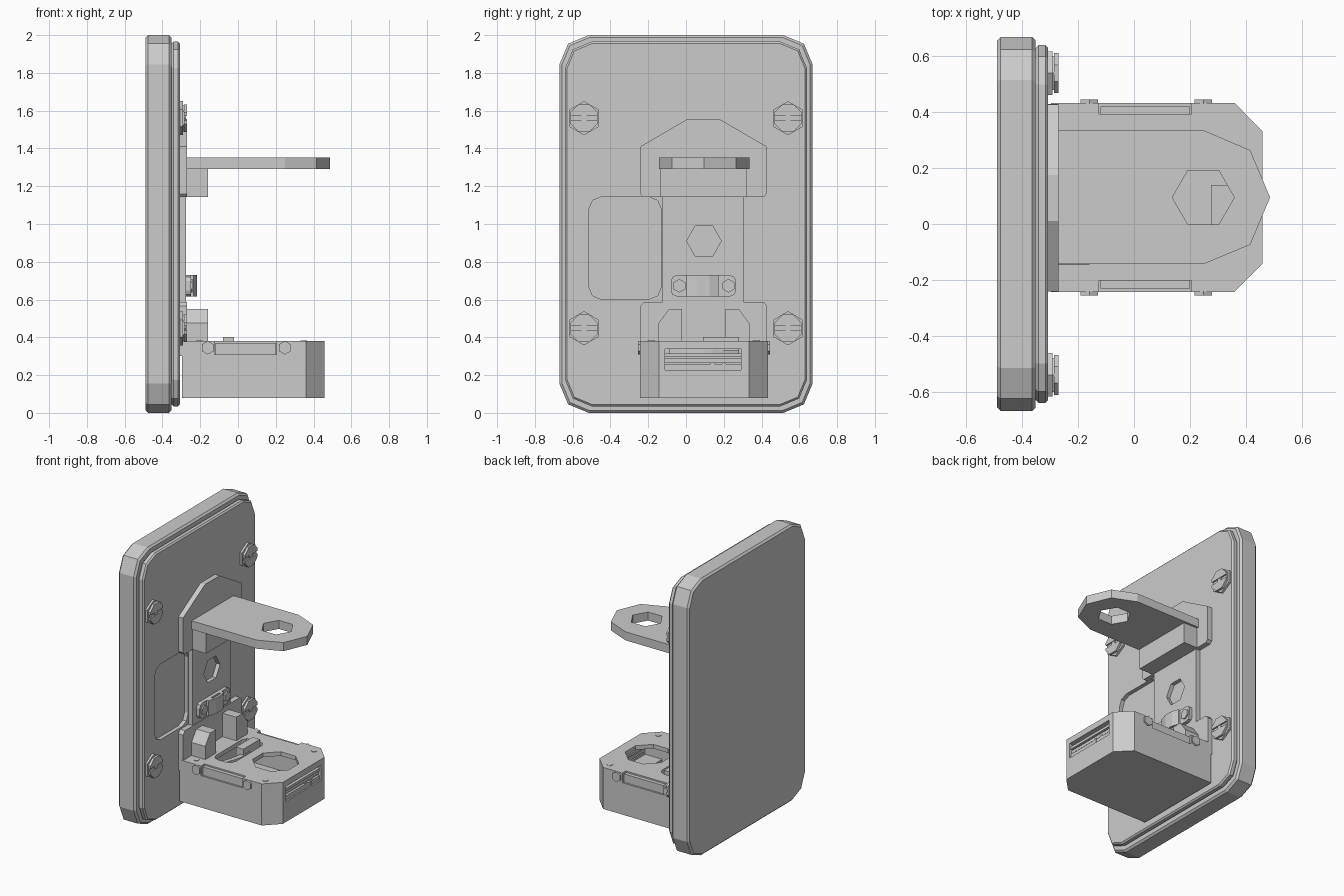
import bpy, bmesh, math
from mathutils import Vector

if "Cube" in bpy.data.objects:
    bpy.data.objects.remove(bpy.data.objects["Cube"])

CY = 0.095   # centre line of the mechanism


def prism(name, pts, axis, lo, hi, bevel=0):
    """Extrude a 2D outline along an axis: X uses (y,z), Y uses (x,z), Z uses (x,y)."""
    def to3(p, d):
        return {'X': (d, p[0], p[1]), 'Y': (p[0], d, p[1]), 'Z': (p[0], p[1], d)}[axis]
    bm = bmesh.new()
    face = bm.faces.new([bm.verts.new(to3(p, lo)) for p in pts])
    ext = bmesh.ops.extrude_face_region(bm, geom=[face])
    move = Vector(to3((0, 0), hi - lo))
    bmesh.ops.translate(bm, vec=move, verts=[v for v in ext['geom'] if isinstance(v, bmesh.types.BMVert)])
    bmesh.ops.recalc_face_normals(bm, faces=bm.faces)
    me = bpy.data.meshes.new(name)
    bm.to_mesh(me)
    bm.free()
    ob = bpy.data.objects.new(name, me)
    bpy.context.collection.objects.link(ob)
    if bevel:
        m = ob.modifiers.new('edge', 'BEVEL')
        m.width, m.segments, m.limit_method, m.angle_limit = bevel, 1, 'ANGLE', math.radians(60)
        apply(ob, m)
    return ob


def apply(ob, mod):
    with bpy.context.temp_override(object=ob, active_object=ob, selected_objects=[ob]):
        bpy.ops.object.modifier_apply(modifier=mod.name)


def cut(ob, *cutters):
    for c in cutters:
        m = ob.modifiers.new('cut', 'BOOLEAN')
        m.operation, m.solver, m.object = 'DIFFERENCE', 'EXACT', c
        apply(ob, m)
        bpy.data.objects.remove(c)


def rect(a0, a1, b0, b1):
    return [(a0, b0), (a1, b0), (a1, b1), (a0, b1)]


def ngon(a, b, r, n=6, turn=0):
    return [(a + r * math.cos(turn + math.tau * i / n), b + r * math.sin(turn + math.tau * i / n)) for i in range(n)]


def rounded(a0, a1, b0, b1, r, seg=2):
    pts = []
    for k, (a, b) in enumerate([(a1 - r, b1 - r), (a0 + r, b1 - r), (a0 + r, b0 + r), (a1 - r, b0 + r)]):
        for i in range(seg + 1):
            t = math.pi / 2 * (k + i / seg)
            pts.append((a + r * math.cos(t), b + r * math.sin(t)))
    return pts


# Mounting plate: thick slab and thinner stepped face with a shallow pocket
prism('back_slab', rounded(-.67, .67, 0, 2, .155), 'X', -.49, -.352, .013)
face = prism('face_plate', rounded(-.64, .64, .035, 1.965, .14), 'X', -.352, -.307, .01)
cut(face, prism('cutter', rounded(-.515, -.13, .6, 1.145, .07), 'X', -.335, -.2))

# Four slotted screws
for y in (-.54, .54):
    for z in (.448, 1.56):
        prism('screw_washer', ngon(y, z, .09, 6, math.pi / 2), 'X', -.309, -.292)
        prism('screw_collar', ngon(y, z, .07, 6, math.pi / 2), 'X', -.293, -.286)
        head = prism('screw_head', ngon(y, z, .078, 8, math.pi / 8), 'X', -.287, -.271)
        cut(head, prism('cutter', rect(y - .1, y + .1, z - .011, z + .011), 'X', -.282, -.2))
        prism('screw_pin', ngon(y, z, .018, 8), 'X', -.287, -.275)

# Centre strip with hexagonal socket
strip = prism('centre_strip', rect(-.125, .305, .57, 1.16), 'X', -.309, -.275)
cut(strip, prism('cutter', ngon(CY, .91, .092), 'X', -.303, -.2))

# Small catch on the strip: base, raised sloped loop, two bolts
prism('catch_base', rounded(-.08, .265, .617, .729, .03), 'X', -.276, -.25)
loop = prism('catch_loop', [(-.251, .0), (-.235, .0), (-.218, .06), (-.218, .125), (-.235, .172), (-.251, .172)],
             'Z', .617, .729)
cut(loop, prism('cutter', rect(-.26, -.235, .05, .14), 'Z', .5, .8))
for s in (-1, 1):
    prism('catch_bolt', ngon(CY + s * .13, .673, .036, 6, math.pi / 2), 'X', -.251, -.24)

# Upper bracket: base with peaked top, square root block, arm with hex hole
prism('upper_base', [(-.225, 1.142), (.41, 1.142), (.427, 1.16), (.427, 1.41), (.175, 1.557),
                     (.01, 1.557), (-.242, 1.41), (-.242, 1.16)], 'X', -.309, -.27)
prism('arm_root', rect(-.135, .32, 1.142, 1.3), 'X', -.271, -.16)
arm = prism('arm', [(-.271, -.143), (.25, -.143), (.416, -.074), (.487, CY), (.416, .264), (.25, .335), (-.271, .335)],
            'Z', 1.29, 1.352)
cut(arm, prism('cutter', ngon(.248, CY, .111), 'Z', 1.2, 1.5))

# Lower bracket base and two chamfered posts
prism('lower_base', [(-.242, .3), (.43, .3), (.43, .565), (.41, .588), (-.22, .588), (-.242, .565)], 'X', -.309, -.27)
for s in (-1, 1):
    outline = [(CY + s * a, z) for a, z in [(.24, .37), (.24, .475), (.185, .55), (.115, .55), (.115, .37)]]
    prism('post', outline, 'X', -.271, -.16)

# Lock housing: chamfered box, hollow, with openings on top, front and sides
box = prism('housing', [(-.297, -.243), (.36, -.243), (.459, -.143), (.459, .333), (.36, .433), (-.297, .433)],
            'Z', .08, .38)
cut(box,
    prism('cutter', rect(-.15, .415, -.125, .315), 'Z', .2, .35),
    prism('cutter', ngon(.235, CY, .155, 8, math.pi / 8), 'Z', .3, .5),
    prism('cutter', rounded(-.14, .02, -.1, .29, .05), 'Z', .3, .5),
    prism('cutter', rect(-.11, .29, .228, .337), 'X', .38, .6))

# Inner mechanism: step block, latch bars in the front slot, curved lever in the top slot
prism('inner_step', rect(.275, .41, -.12, .14), 'Z', .195, .25)
for z0, z1, x in ((.228, .26, .448), (.268, .29, .44), (.296, .315, .45)):
    prism('slot_bar', rect(.414, x, -.111, .291), 'Z', z0, z1)
for y in (.13, .19):
    prism('slot_divider', rect(.414, .45, y, y + .02), 'Z', .228, .268)
arc = [(-.06 + .05 * math.sin(math.pi * i / 8), -.09 + .37 * i / 8) for i in range(9)]
prism('lever', arc + [(x - .035, y) for x, y in reversed(arc)], 'Z', .3, .36)
prism('lever_tip', rect(-.08, -.02, .09, .28), 'Z', .33, .402)

# Side panels set in notches, side bolts and top bolts, both sides
for s in (-1, 1):
    y = [CY + s * d for d in (.298, .325, .345)]
    cut(box, prism('cutter', rect(-.125, .205, .31, .4), 'Y', min(y[0], y[2]), max(y[0], y[2])))
    prism('side_panel', rect(-.12, .2, .31, .37), 'Y', min(y[0], y[1]), max(y[0], y[1]))
    for x in (-.16, .248):
        a, b = CY + s * .335, CY + s * .35
        prism('side_bolt', ngon(x, .345, .036, 6, math.pi / 2), 'Y', min(a, b), max(a, b))
    for x in (-.205, .348):
        prism('top_bolt', ngon(x, CY + s * .278, .02, 6, math.pi / 2), 'Z', .375, .383)
